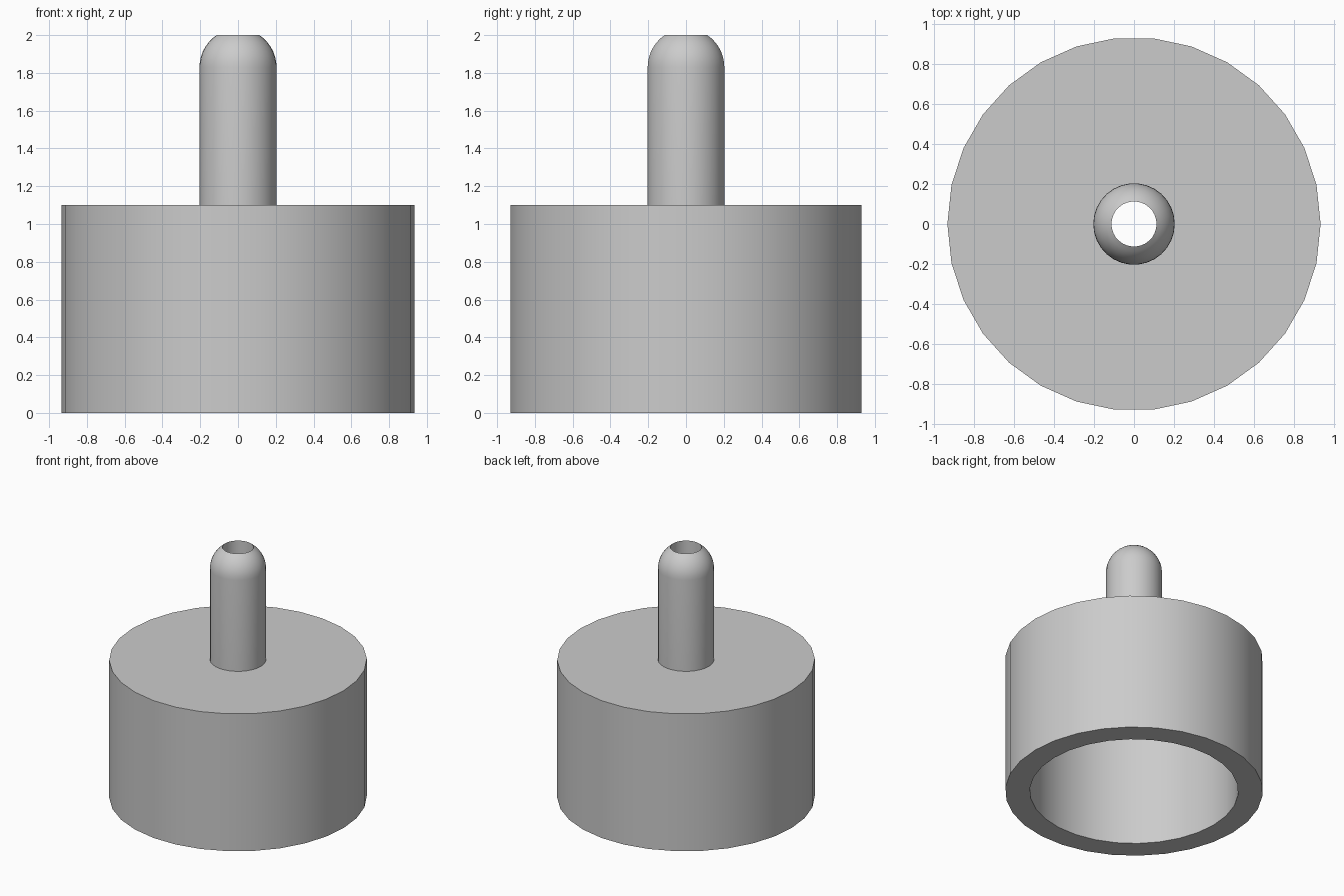
import bpy, bmesh
from math import asin, cos, pi, sin, acos, tau

SIDES = 30
CUP_R, CAVITY_R = 0.935, 0.757
STEM_R, BORE_R = 0.204, 0.113
ROOF_Z, CEILING_Z = 1.10, 0.92
DOME_STEPS = 7

cube = bpy.data.objects.get("Cube")
if cube:
    bpy.data.objects.remove(cube)

grey = bpy.data.materials.new("light_grey")
colour = (0.6, 0.6, 0.6, 1)
grey.use_nodes = True
grey.diffuse_color = colour
grey.node_tree.nodes["Principled BSDF"].inputs["Base Color"].default_value = colour


def lathe(name, profile):
    """Turn a closed (radius, height) profile around the z axis."""
    bm = bmesh.new()
    rings = [[bm.verts.new((r * cos(tau * i / SIDES), r * sin(tau * i / SIDES), z))
              for i in range(SIDES)] for r, z in profile]
    for a, b in zip(rings, rings[1:] + rings[:1]):
        for i in range(SIDES):
            j = (i + 1) % SIDES
            bm.faces.new((a[i], a[j], b[j], b[i]))
    bmesh.ops.recalc_face_normals(bm, faces=bm.faces)
    mesh = bpy.data.meshes.new(name)
    bm.to_mesh(mesh)
    bm.free()
    mesh.materials.append(grey)
    obj = bpy.data.objects.new(name, mesh)
    bpy.context.collection.objects.link(obj)
    bpy.ops.object.select_all(action='DESELECT')
    obj.select_set(True)
    bpy.context.view_layer.objects.active = obj
    bpy.ops.object.shade_smooth_by_angle(angle=pi / 6)
    return obj


# Rounded stem tip, a sphere cut off where the bore leaves it
tip_angle = acos(BORE_R / STEM_R)
dome_z = 2 - STEM_R * sin(tip_angle)
dome = [(STEM_R * cos(tip_angle * k / DOME_STEPS),
         dome_z + STEM_R * sin(tip_angle * k / DOME_STEPS))
        for k in range(DOME_STEPS + 1)]

# Hollow cup and drilled stem as one continuous shell
cup = [(CAVITY_R, 0), (CUP_R, 0), (CUP_R, ROOF_Z), (STEM_R, ROOF_Z)]
bore = [(BORE_R, CEILING_Z), (CAVITY_R, CEILING_Z)]
lathe("cup_with_stem", cup + dome + bore)
